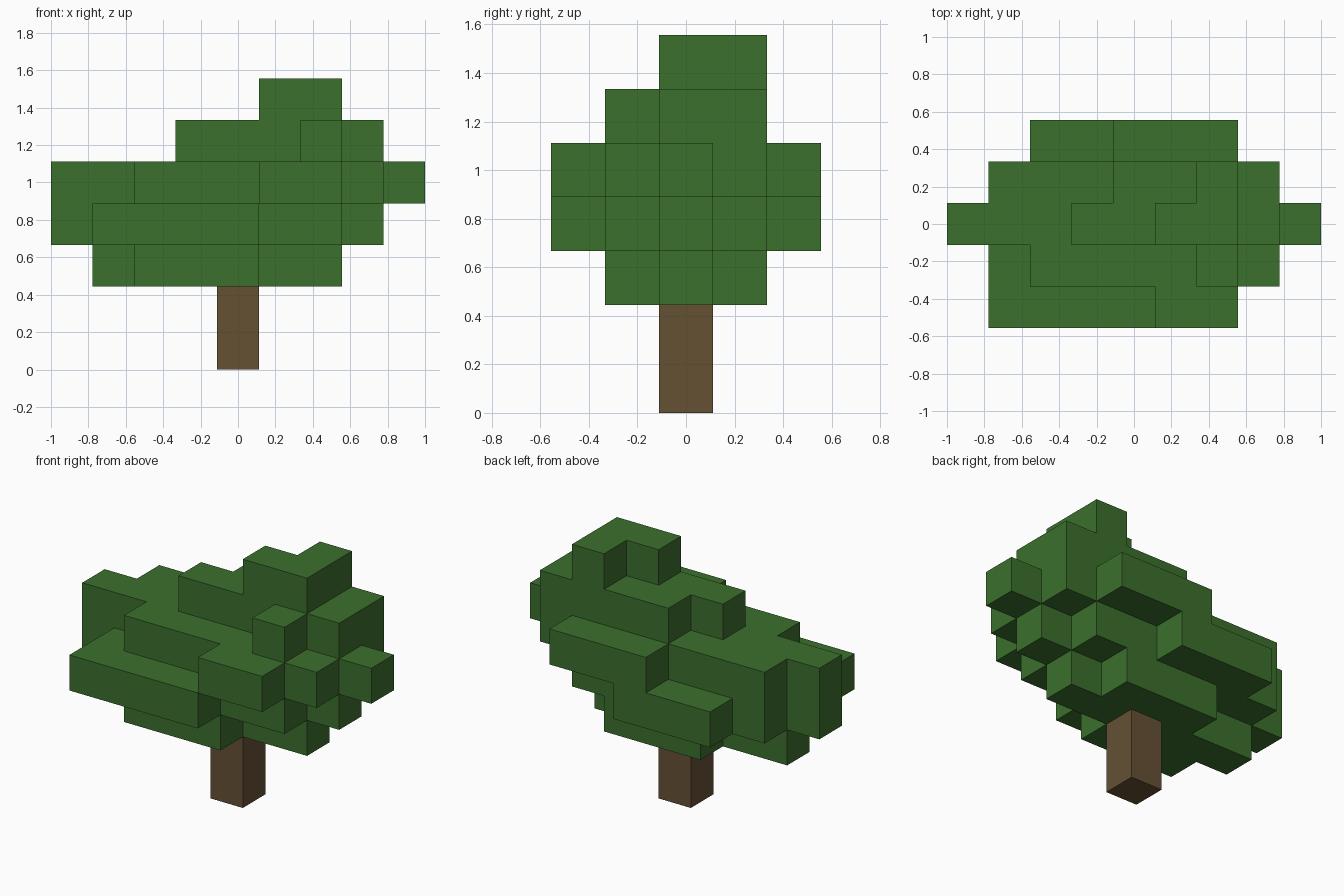
import bpy
import bmesh
from mathutils import Vector

cube = bpy.data.objects.get("Cube")
if cube:
    bpy.data.objects.remove(cube, do_unlink=True)

UNIT = 2 / 9                          # edge of one block
ORIGIN = Vector((-4.5, -2.5, 0))      # grid corner, in blocks


def material(name, rgb):
    mat = bpy.data.materials.new(name)
    mat.use_nodes = True
    color = (*rgb, 1)
    mat.diffuse_color = color
    mat.node_tree.nodes["Principled BSDF"].inputs["Base Color"].default_value = color
    return mat


def block_object(name, cells, mat):
    """Outer shell of a set of grid blocks, with coplanar faces joined."""
    bm = bmesh.new()
    for cell in cells:
        center = Vector(cell) + Vector((0.5, 0.5, 0.5))
        for axis in range(3):
            for sign in (-1, 1):
                n = Vector((0, 0, 0))
                n[axis] = sign
                if tuple(int(c) for c in Vector(cell) + n) in cells:
                    continue
                u = Vector((0, 0, 0))
                u[(axis + 1) % 3] = 0.5
                v = n.cross(u)
                mid = center + n * 0.5
                corners = (mid - u - v, mid + u - v, mid + u + v, mid - u + v)
                bm.faces.new([bm.verts.new((p + ORIGIN) * UNIT) for p in corners])
    bmesh.ops.remove_doubles(bm, verts=bm.verts, dist=0.001)
    bmesh.ops.dissolve_limit(bm, angle_limit=0.01, verts=bm.verts, edges=bm.edges)
    mesh = bpy.data.meshes.new(name)
    bm.to_mesh(mesh)
    bm.free()
    mesh.materials.append(mat)
    obj = bpy.data.objects.new(name, mesh)
    bpy.context.collection.objects.link(obj)
    return obj


# Trunk: one column, two blocks tall
block_object("trunk", {(4, 2, 0), (4, 2, 1)}, material("bark brown", (0.130, 0.082, 0.034)))

# Foliage: per layer, row -> first and last block along x
LAYERS = {
    2: {1: (2, 4), 2: (1, 6), 3: (3, 5)},
    3: {0: (1, 4), 1: (1, 6), 2: (0, 7), 3: (1, 6), 4: (2, 4)},
    4: {0: (5, 6), 1: (2, 7), 2: (0, 8), 3: (1, 7), 4: (4, 6)},
    5: {1: (6, 6), 2: (3, 7), 3: (4, 7)},
    6: {2: (5, 6), 3: (6, 6)},
}
leaves = {(x, y, z)
          for z, rows in LAYERS.items()
          for y, (first, last) in rows.items()
          for x in range(first, last + 1)}
block_object("foliage", leaves, material("leaf green", (0.045, 0.162, 0.026)))
